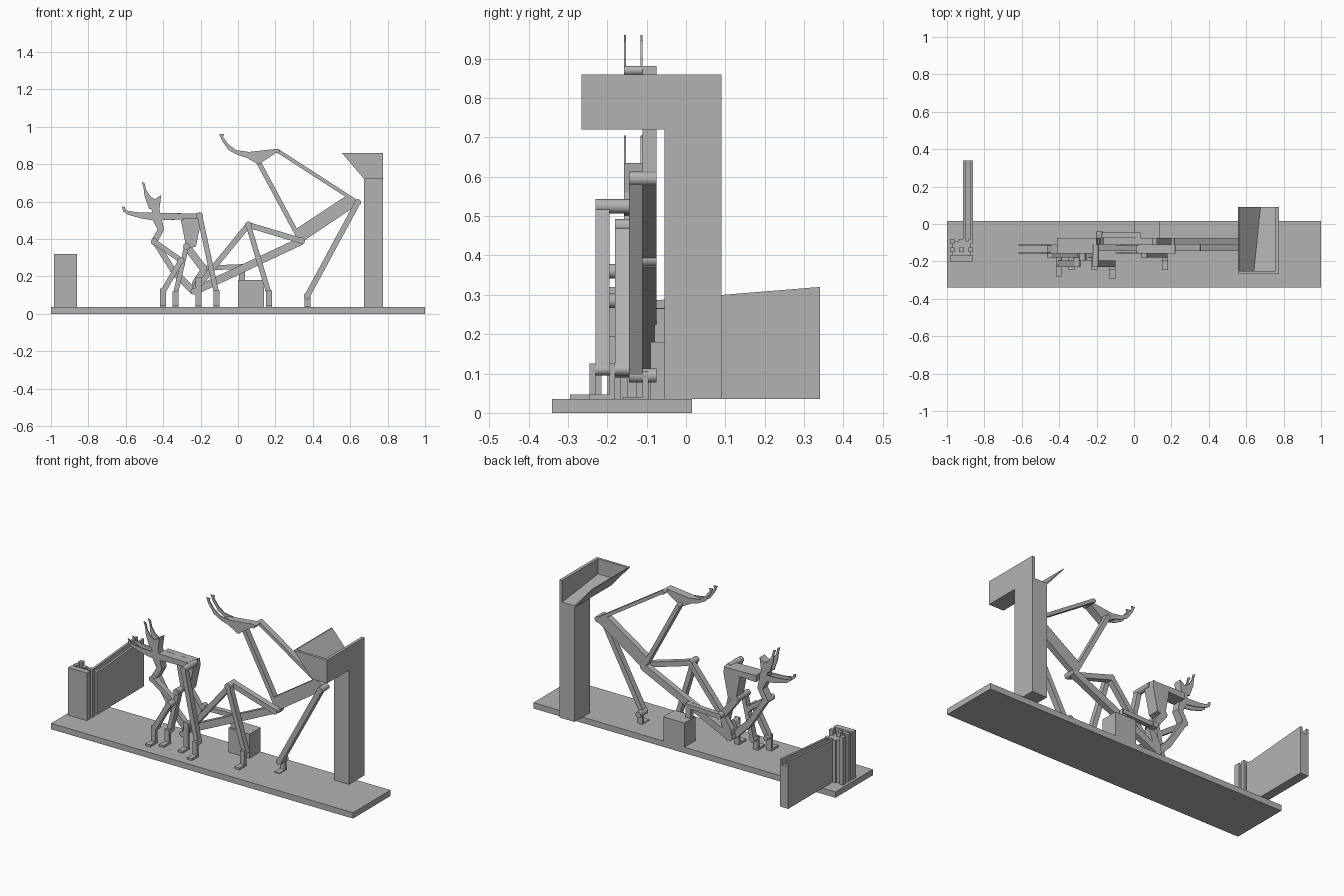
import bpy
import bmesh
from mathutils import Vector

old = bpy.data.objects.get("Cube")
if old:
    bpy.data.objects.remove(old, do_unlink=True)

grey = bpy.data.materials.new("plain grey")
grey.use_nodes = True
grey.diffuse_color = (0.45, 0.45, 0.45, 1)
grey.node_tree.nodes["Principled BSDF"].inputs["Base Color"].default_value = grey.diffuse_color


def finish(name, bm):
    bmesh.ops.recalc_face_normals(bm, faces=bm.faces)
    mesh = bpy.data.meshes.new(name)
    bm.to_mesh(mesh)
    bm.free()
    mesh.materials.append(grey)
    obj = bpy.data.objects.new(name, mesh)
    bpy.context.collection.objects.link(obj)
    return obj


def plate(name, pts, layer):
    """Extrude an x-z outline through a depth layer (y0, y1)."""
    bm = bmesh.new()
    face = bm.faces.new([bm.verts.new((x, layer[0], z)) for x, z in pts])
    moved = bmesh.ops.extrude_face_region(bm, geom=[face])["geom"]
    bmesh.ops.translate(bm, vec=(0, layer[1] - layer[0], 0),
                        verts=[v for v in moved if isinstance(v, bmesh.types.BMVert)])
    return finish(name, bm)


def box(name, x0, x1, y0, y1, z0, z1):
    return plate(name, [(x0, z0), (x1, z0), (x1, z1), (x0, z1)], (y0, y1))


def rod(name, a, b, layer, width=0.03):
    """Flat bar between two pivots."""
    a, b = Vector(a), Vector(b)
    side = (b - a).normalized().orthogonal() * width / 2
    return plate(name, [a + side, b + side, b - side, a - side], layer)


def pin(name, c, y0, y1, radius=0.018):
    """Round pivot lying along y."""
    bm = bmesh.new()
    bmesh.ops.create_cone(bm, cap_ends=True, segments=24, radius1=radius, radius2=radius, depth=y1 - y0)
    for v in bm.verts:
        v.co = Vector((c[0] + v.co.x, (y0 + y1) / 2 + v.co.z, c[1] + v.co.y))
    obj = finish(name, bm)
    for p in obj.data.polygons:
        p.use_smooth = len(p.vertices) == 4


def bracket(name, c, layer):
    """Upright with a forward foot, holding a rod in the given layer."""
    x, z = c
    y = layer[0]
    box(name + "_post", x - 0.016, x + 0.016, y - 0.015, y, BASE, z + 0.015)
    box(name + "_foot", x - 0.016, x + 0.016, y - 0.065, y, BASE, BASE + 0.012)
    pin(name + "_pin", c, y - 0.015, layer[1], 0.015)


def hand(name, palm, finger):
    """Solid palm with a thin finger on either side."""
    plate(name + "_palm", palm, (-0.158, -0.11))
    for tag, y in (("front", -0.158), ("back", -0.116)):
        plate(name + "_finger_" + tag, finger, (y, y + 0.006))


BASE = 0.035
REAR = (-0.075, -0.045)
BACK = (-0.11, -0.075)
MID = (-0.145, -0.11)
FORE = (-0.18, -0.145)
FRONT = (-0.23, -0.195)

# Base, tower and stand
box("base", -1, 1, -0.34, 0.015, 0, BASE)
box("tower_column", 0.675, 0.775, -0.055, 0.09, BASE, 0.73)
box("lever_block", 0, 0.14, -0.09, 0.015, BASE, 0.18)

# Tray: slanted shell, end walls and a sloping floor
plate("tray_slant", [(0.555, 0.86), (0.562, 0.86), (0.685, 0.72), (0.675, 0.72)], (-0.265, 0.09))
box("tray_side_wall", 0.757, 0.775, -0.265, 0.09, 0.72, 0.86)
plate("tray_end_wall", [(0.555, 0.86), (0.775, 0.86), (0.775, 0.72), (0.675, 0.72)], (-0.265, -0.25))
floor = plate("tray_floor", [(0.675, 0.72), (0.765, 0.72), (0.765, 0.73), (0.672, 0.73)], (-0.255, 0.09))
for v in floor.data.vertices:
    if v.co.y < 0 and v.co.z > 0.725:
        v.co.z = 0.77
        v.co.x = min(v.co.x, 0.765) if v.co.x > 0.7 else 0.637

# Ramp with a channel along its sloping top
ramp = plate("ramp", [(-0.915, BASE), (-0.86, BASE), (-0.86, 0.285), (-0.873, 0.285), (-0.873, 0.25),
                      (-0.902, 0.25), (-0.902, 0.285), (-0.915, 0.285)], (-0.09, 0.34))
for v in ramp.data.vertices:
    if v.co.y > 0 and v.co.z > 0.1:
        v.co.z += 0.035

# Lift housing: wall, posts and grooves
box("lift_front", -0.985, -0.86, -0.2, -0.165, BASE, 0.32)
box("lift_core", -0.97, -0.875, -0.17, -0.09, BASE, 0.29)
for i, x in enumerate((-0.985, -0.935, -0.885)):
    box("lift_post_%d" % i, x, x + 0.025, -0.15, -0.125, BASE, 0.32)
    box("lift_rear_post_%d" % i, x, x + 0.025, -0.105, -0.08, BASE, 0.29 if i else 0.32)

# Right arm linkage
foot_r, elbow, knee = (0.37, 0.095), (0.64, 0.595), (0.34, 0.39)
crank, peak, foot_m = (-0.235, 0.12), (0.055, 0.475), (0.165, 0.11)
rod("drive_rod", foot_r, elbow, MID)
pin("drive_rod_foot", foot_r, -0.145, -0.075)
box("drive_rod_post", 0.355, 0.387, -0.11, -0.095, BASE, 0.105)
box("drive_rod_base", 0.355, 0.387, -0.16, -0.095, BASE, 0.04)
pin("elbow_pin", elbow, -0.145, -0.075)
plate("forearm", [(0.33, 0.375), (0.65, 0.59), (0.625, 0.61), (0.585, 0.635), (0.305, 0.45)], BACK)
rod("upper_link", elbow, (0.21, 0.873), BACK, 0.02)
rod("lower_link", (0.325, 0.41), (0.11, 0.81), BACK, 0.025)
pin("wrist_upper_pin", (0.21, 0.87), -0.158, -0.075, 0.012)
pin("wrist_lower_pin", (0.112, 0.812), -0.158, -0.075, 0.012)
hand("upper_hand", [(0.01, 0.86), (0.21, 0.882), (0.215, 0.868), (0.11, 0.798), (0.03, 0.843)],
     [(-0.10, 0.96), (-0.075, 0.96), (-0.08, 0.945), (-0.05, 0.905), (-0.01, 0.875), (0.06, 0.865),
      (0.06, 0.83), (0, 0.848), (-0.05, 0.875), (-0.085, 0.925)])

# Middle linkage
rod("long_link", knee, crank, BACK, 0.042)
rod("knee_link", knee, peak, MID)
rod("peak_link", peak, crank, MID)
rod("peak_leg", peak, foot_m, FORE, 0.028)
pin("knee_pin", knee, -0.145, -0.075)
pin("peak_pin", peak, -0.18, -0.11)
pin("crank_pin", crank, -0.195, -0.075)
bracket("middle_bracket", foot_m, FORE)

# Lever resting on the block
rod("lever_bar", (-0.19, 0.245), (0.035, 0.252), REAR, 0.026)
box("lever_post", 0.005, 0.038, -0.08, -0.05, 0.18, 0.265)
pin("lever_pin", (-0.185, 0.248), -0.11, -0.04)

# Left body, its legs and brackets
shoulder, hip, wrist, bend = (-0.205, 0.525), (-0.275, 0.36), (-0.447, 0.385), (-0.305, 0.285)
foot_f, foot_c, foot_a, foot_b = (-0.115, 0.11), (-0.21, 0.18), (-0.4, 0.12), (-0.335, 0.105)
plate("body_block", [(-0.305, 0.5), (-0.2, 0.54), (-0.195, 0.5), (-0.225, 0.36), (-0.275, 0.345)], (-0.145, -0.075))
rod("shoulder_leg", shoulder, foot_f, FRONT, 0.028)
pin("shoulder_pin", shoulder, -0.23, -0.11)
rod("hip_link", hip, (-0.18, 0.235), BACK, 0.04)
rod("hip_leg", hip, foot_b, FORE, 0.026)
pin("hip_pin", hip, -0.195, -0.075)
plate("crank_plate", [(-0.18, 0.27), (-0.165, 0.235), (-0.215, 0.1), (-0.25, 0.11), (-0.245, 0.17)], BACK)
plate("wrist_plate", [(-0.462, 0.385), (-0.435, 0.4), (-0.34, 0.25), (-0.24, 0.15),
                      (-0.225, 0.105), (-0.25, 0.105), (-0.345, 0.2)], MID)
rod("wrist_link", wrist, bend, FORE, 0.028)
rod("bend_leg", bend, foot_a, FRONT, 0.028)
pin("bend_pin", bend, -0.23, -0.145)
pin("wrist_pin", wrist, -0.18, -0.11)
rod("crank_leg", foot_c, crank, FORE, 0.03)
bracket("front_bracket", foot_f, FRONT)
bracket("crank_bracket", foot_c, FORE)
bracket("outer_bracket", foot_a, (-0.215, -0.18))
bracket("inner_bracket", foot_b, FORE)

# Left pair of hands
hand("level_hand", [(-0.45, 0.54), (-0.2, 0.535), (-0.2, 0.51), (-0.45, 0.498)],
     [(-0.62, 0.575), (-0.605, 0.57), (-0.6, 0.553), (-0.54, 0.543), (-0.44, 0.54),
      (-0.44, 0.498), (-0.52, 0.51), (-0.59, 0.53), (-0.615, 0.548)])
plate("level_arm", [(-0.41, 0.54), (-0.2, 0.535), (-0.2, 0.508), (-0.41, 0.5)], BACK)
hand("raised_hand", [(-0.465, 0.39), (-0.43, 0.385), (-0.395, 0.45), (-0.42, 0.56), (-0.41, 0.635),
                     (-0.44, 0.615), (-0.465, 0.585), (-0.455, 0.5), (-0.43, 0.45)],
     [(-0.515, 0.705), (-0.5, 0.7), (-0.49, 0.66), (-0.465, 0.625), (-0.44, 0.61),
      (-0.445, 0.56), (-0.475, 0.56), (-0.5, 0.63), (-0.505, 0.675)])
